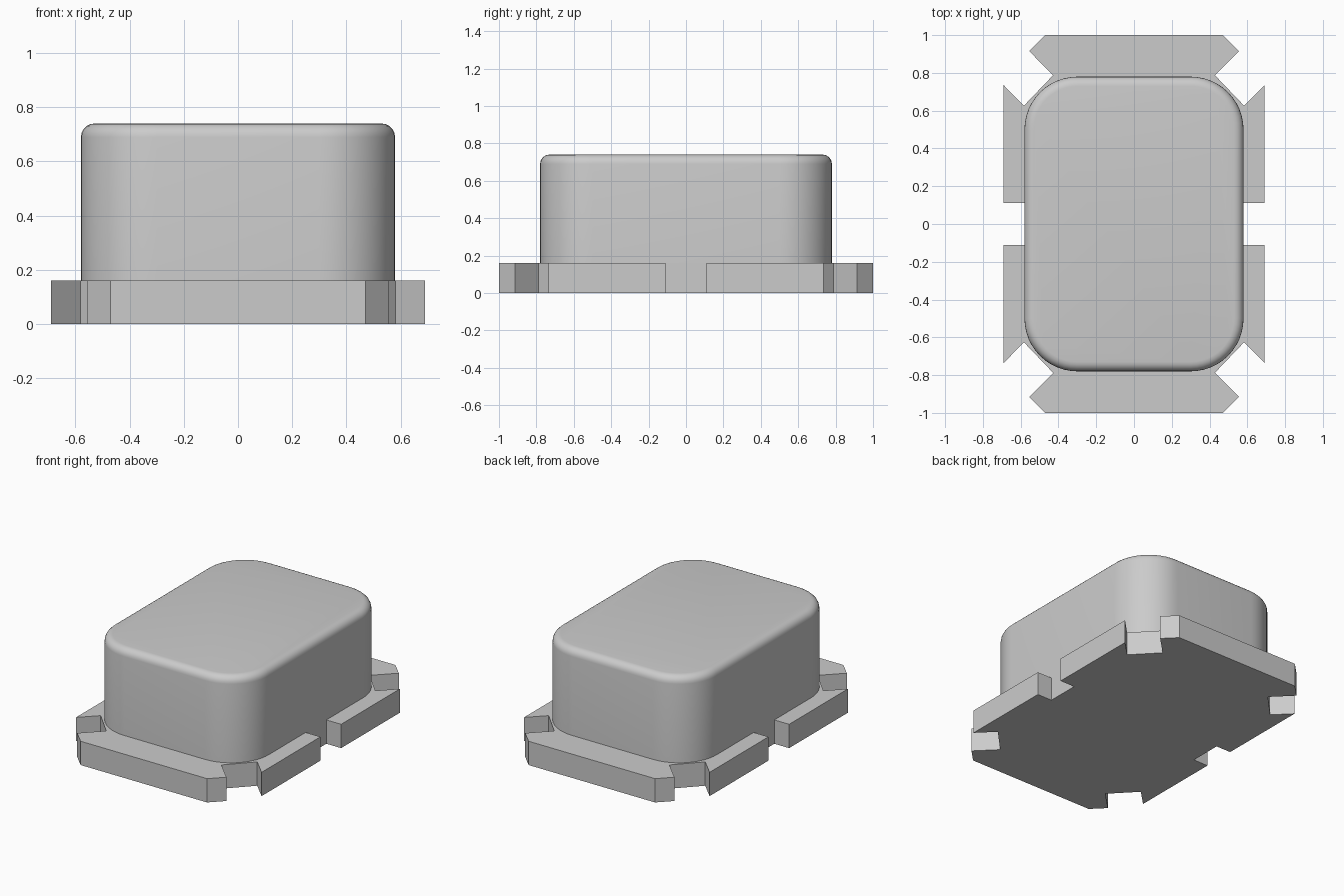
import bpy, bmesh, math

if "Cube" in bpy.data.objects:
    bpy.data.objects.remove(bpy.data.objects["Cube"], do_unlink=True)

grey = bpy.data.materials.new("light grey")
grey.use_nodes = True
colour = (0.6, 0.6, 0.6, 1)
grey.diffuse_color = colour
grey.node_tree.nodes["Principled BSDF"].inputs["Base Color"].default_value = colour


def extrude_outline(name, outline, z0, z1):
    """Raise a flat counter-clockwise outline into a solid prism."""
    bm = bmesh.new()
    face = bm.faces.new([bm.verts.new((x, y, z0)) for x, y in outline])
    raised = bmesh.ops.extrude_face_region(bm, geom=[face], use_keep_orig=True)["geom"]
    for v in raised:
        if isinstance(v, bmesh.types.BMVert):
            v.co.z = z1
    bmesh.ops.recalc_face_normals(bm, faces=bm.faces)
    mesh = bpy.data.meshes.new(name)
    bm.to_mesh(mesh)
    bm.free()
    mesh.materials.append(grey)
    obj = bpy.data.objects.new(name, mesh)
    bpy.context.collection.objects.link(obj)
    return obj


# Base plate: one quarter of the notched outline, mirrored around
quarter = [(0.58, 0.11), (0.69, 0.11), (0.69, 0.735), (0.582, 0.627),
           (0.428, 0.788), (0.555, 0.915), (0.47, 1.0)]
half = quarter + [(-x, y) for x, y in reversed(quarter)]
base = extrude_outline("base_plate", half + [(-x, -y) for x, y in half], 0, 0.16)

# Housing: rounded rectangle with a softened top rim
radius, steps = 0.28, 12
rounded = []
for i, (sx, sy) in enumerate([(1, 1), (-1, 1), (-1, -1), (1, -1)]):
    for k in range(steps + 1):
        a = math.pi / 2 * (i + k / steps)
        rounded.append((sx * (0.58 - radius) + radius * math.cos(a),
                        sy * (0.78 - radius) + radius * math.sin(a)))
housing = extrude_outline("housing", rounded, 0.02, 0.74)

bm = bmesh.new()
bm.from_mesh(housing.data)
rim = [e for e in bm.edges if all(v.co.z > 0.7 for v in e.verts)]
bmesh.ops.bevel(bm, geom=rim, offset=0.05, segments=5, profile=0.5, affect='EDGES')
bm.to_mesh(housing.data)
bm.free()

bpy.ops.object.select_all(action='DESELECT')
housing.select_set(True)
bpy.context.view_layer.objects.active = housing
bpy.ops.object.shade_smooth_by_angle(angle=math.radians(40))
